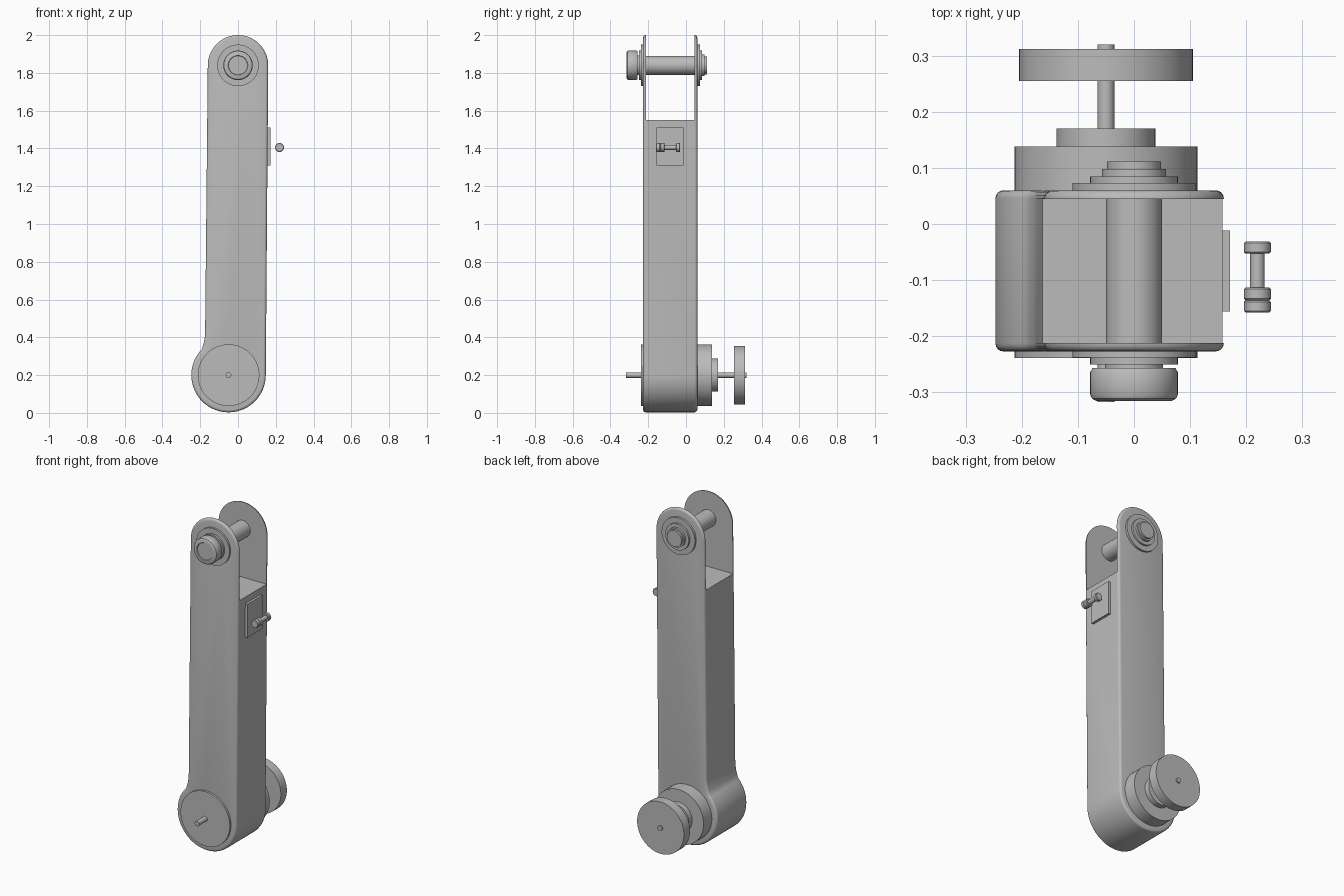
import bpy
import bmesh
from math import radians, cos, sin, pi

if "Cube" in bpy.data.objects:
    bpy.data.objects.remove(bpy.data.objects["Cube"], do_unlink=True)

grey = bpy.data.materials.new("plain grey")
grey.use_nodes = True
color = (0.5, 0.5, 0.5, 1)
grey.diffuse_color = color
grey.node_tree.nodes["Principled BSDF"].inputs["Base Color"].default_value = color


def finish(name, bm):
    """Turn a bmesh into a named, linked object."""
    bmesh.ops.recalc_face_normals(bm, faces=bm.faces)
    mesh = bpy.data.meshes.new(name)
    bm.to_mesh(mesh)
    bm.free()
    mesh.materials.append(grey)
    obj = bpy.data.objects.new(name, mesh)
    bpy.context.collection.objects.link(obj)
    return obj


def activate(obj):
    bpy.ops.object.select_all(action='DESELECT')
    obj.select_set(True)
    bpy.context.view_layer.objects.active = obj


def smooth(obj):
    activate(obj)
    bpy.ops.object.shade_smooth_by_angle(angle=radians(30))


def box(name, low, high):
    bm = bmesh.new()
    bmesh.ops.create_cube(bm, size=1)
    for v in bm.verts:
        for i in range(3):
            v.co[i] = low[i] if v.co[i] < 0 else high[i]
    return finish(name, bm)


def lathe(name, center, profile, sides=64):
    """Spin (radius, y) points around an axis parallel to y."""
    x, z = center
    bm = bmesh.new()
    points = [(0, profile[0][1])] + profile + [(0, profile[-1][1])]
    verts = [bm.verts.new((x + r, y, z)) for r, y in points]
    edges = [bm.edges.new(pair) for pair in zip(verts, verts[1:])]
    bmesh.ops.spin(bm, geom=verts + edges, cent=(x, 0, z), axis=(0, 1, 0),
                   angle=2 * pi, steps=sides)
    bmesh.ops.remove_doubles(bm, verts=bm.verts, dist=0.0001)
    obj = finish(name, bm)
    smooth(obj)
    return obj


def stepped(name, center, start, steps, sides=64):
    """Stack of discs, each given as (radius, end y)."""
    profile = []
    for r, end in steps:
        profile += [(r, start), (r, end)]
        start = end
    return lathe(name, center, profile, sides)


def arc(center, r, a0, a1, n):
    return [(center[0] + r * cos(radians(a0 + (a1 - a0) * i / n)),
             center[1] + r * sin(radians(a0 + (a1 - a0) * i / n)))
            for i in range(n + 1)]


TOP = (0, 1.84)
LOW = (-0.05, 0.2)
FRONT, BACK = -0.227, 0.06

# Arm body: round top, larger round foot, small fillet on one side
outline = arc(TOP, 0.16, 0, 180, 40)
outline += [(-0.174, 0.43), (-0.176, 0.40), (-0.180, 0.375), (-0.186, 0.355)]
outline += arc(LOW, 0.197, 136, 360, 56)
bm = bmesh.new()
face = bm.faces.new([bm.verts.new((x, FRONT, z)) for x, z in outline])
new = bmesh.ops.extrude_face_region(bm, geom=[face])["geom"]
for v in new:
    if isinstance(v, bmesh.types.BMVert):
        v.co.y = BACK
body = finish("arm_body", bm)
bevel = body.modifiers.new("rounded rim", 'BEVEL')
bevel.width = 0.014
bevel.segments = 4
bevel.limit_method = 'ANGLE'
bevel.angle_limit = radians(60)
bevel.use_clamp_overlap = False

# Slot that leaves two thin cheeks at the top
cutter = box("slot_cutter", (-0.4, -0.212, 1.55), (0.4, 0.045, 2.3))
cutter.hide_render = True
slot = body.modifiers.new("slot", 'BOOLEAN')
slot.operation = 'DIFFERENCE'
slot.solver = 'EXACT'
slot.object = cutter
activate(body)
for mod in ("rounded rim", "slot"):
    bpy.ops.object.modifier_apply(modifier=mod)
bpy.data.objects.remove(cutter, do_unlink=True)
smooth(body)

# Upper pivot: pin, washers and knob
stepped("upper_pin", TOP, -0.22, [(0.05, 0.055)])
stepped("back_washers", TOP, 0.05,
        [(0.11, 0.073), (0.078, 0.085), (0.057, 0.098), (0.048, 0.111)])
stepped("front_washers", TOP, -0.26,
        [(0.052, -0.25), (0.078, -0.238), (0.11, -0.22)])
lathe("front_knob", TOP, [(0.05, -0.311), (0.052, -0.315), (0.068, -0.315),
                          (0.075, -0.311), (0.078, -0.304), (0.078, -0.264),
                          (0.074, -0.257)])

# Lower pivot: front cover, axle, hub and wheel
stepped("front_cover", LOW, -0.239, [(0.163, -0.2)])
stepped("lower_axle", LOW, -0.317, [(0.015, 0.32)], 32)
stepped("back_hub", LOW, 0.04, [(0.163, 0.138), (0.088, 0.17)])
stepped("back_wheel", LOW, 0.255, [(0.155, 0.312)])

# Side plate with a loose bolt beside it
box("side_plate", (0.14, -0.156, 1.31), (0.171, -0.012, 1.51))
BOLT = (0.22, 1.405)
stepped("bolt_shank", BOLT, -0.15, [(0.013, -0.035)], 24)
for name, start, end in (("bolt_nut", -0.158, -0.136),
                         ("bolt_lock_nut", -0.136, -0.113),
                         ("bolt_head", -0.053, -0.031)):
    lathe(name, BOLT, [(0.021, start), (0.024, start + 0.003),
                       (0.024, end - 0.003), (0.021, end)], 16)
